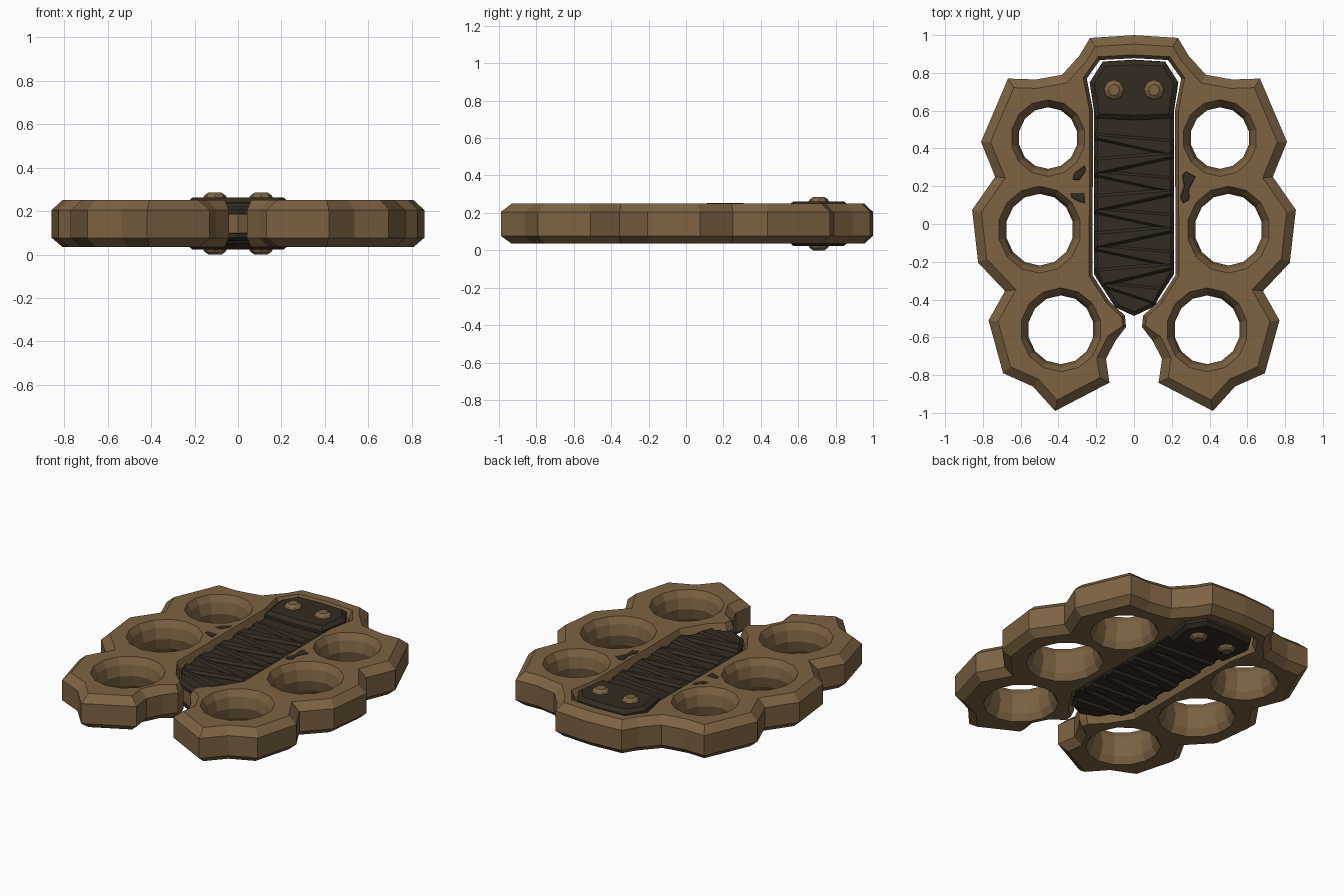
import bpy, bmesh, math
from mathutils import Vector

if "Cube" in bpy.data.objects:
    bpy.data.objects.remove(bpy.data.objects["Cube"])

MID = 0.1425  # everything is symmetric about this height


def material(name, rgb):
    m = bpy.data.materials.new(name)
    m.diffuse_color = (*rgb, 1)
    m.use_nodes = True
    m.node_tree.nodes["Principled BSDF"].inputs["Base Color"].default_value = m.diffuse_color
    return m


TAN = material("worn bronze", (0.205, 0.125, 0.056))
DARK = material("dark leather", (0.033, 0.024, 0.016))


def inset(pts, widths):
    """Offset a counter-clockwise polygon inwards, one width per corner."""
    out, n = [], len(pts)
    for i in range(n):
        p = Vector(pts[i])
        d1 = (p - Vector(pts[i - 1])).normalized()
        d2 = (Vector(pts[(i + 1) % n]) - p).normalized()
        n1, n2 = Vector((-d1.y, d1.x)), Vector((-d2.y, d2.x))
        m = (n1 + n2).normalized()
        out.append(p + m * widths[i] / max(0.5, m.dot(n1)))
    return out


def loft(bm, layers):
    """Stack (points, z) rings into a wall; return the end ring edges."""
    rings = [[bm.verts.new((p[0], p[1], z)) for p in pts] for pts, z in layers]
    n = len(rings[0])
    for a, b in zip(rings, rings[1:]):
        for i in range(n):
            j = (i + 1) % n
            bm.faces.new((a[i], a[j], b[j], b[i]))
    return [[bm.edges.get((r[i], r[(i + 1) % n])) for i in range(n)]
            for r in (rings[0], rings[-1])]


def finish(bm, name, mat):
    bmesh.ops.recalc_face_normals(bm, faces=bm.faces[:])
    me = bpy.data.meshes.new(name)
    bm.to_mesh(me)
    bm.free()
    me.materials.append(mat)
    ob = bpy.data.objects.new(name, me)
    bpy.context.collection.objects.link(ob)
    return ob


def ccw(pts):
    area = sum(pts[i - 1][0] * p[1] - p[0] * pts[i - 1][1] for i, p in enumerate(pts))
    return pts if area > 0 else pts[::-1]


def slab(name, pts, z0, z1, cham, drop, mat, both=True):
    """Chamfered plate; repeated on the underside when both is set."""
    pts = ccw(pts)
    top = inset(pts, [cham] * len(pts))
    bm = bmesh.new()
    for s in ((1, -1) if both else (1,)):
        z = lambda v: MID + s * (v - MID)
        for edges in loft(bm, [(pts, z(z0)), (pts, z(z1 - drop)), (top, z(z1))]):
            bmesh.ops.triangle_fill(bm, edges=edges, use_beauty=True)
    return finish(bm, name, mat)


def mirrored(half):
    return half + [(-x, y) for x, y in reversed(half) if x > 0]


# ---- body: knuckle outline, open slot for the grip, six finger holes
outer = [(0, 1.0), (.233, .985), (.29, .89), (.38, .79), (.52, .765), (.667, .77),
         (.81, .435), (.735, .25), (.857, .075), (.825, -.205), (.683, -.355),
         (.77, -.51), (.693, -.79), (.535, -.86), (.418, -.99), (.13, -.84),
         (.148, -.715), (.10, -.62)]
slot = [(.042, -.545), (.048, -.485), (.13, -.41), (.22, -.27), (.217, .6),
        (.25, .77), (.18, .868), (0, .878)]
half = outer + slot
w = [.047] * len(outer) + [.018] * len(slot)
pts = mirrored(half)
widths = w + [w[i] for i in range(len(half) - 1, -1, -1) if half[i][0] > 0]
pts, widths = pts[::-1], widths[::-1]
small = inset(pts, widths)

bm = bmesh.new()
lows, highs = [], []
lo, hi = loft(bm, [(small, .035), (pts, .077), (pts, .205), (small, .25)])
lows += lo
highs += hi
for cx, cy, rx, ry in ((.455, .455, .157, .163), (.5, -.03, .18, .19), (.387, -.56, .175, .182)):
    for s in (1, -1):
        def ring(g):
            return [(s * (cx + (rx + g) * math.cos(t)), cy + (ry + g) * math.sin(t))
                    for t in (math.tau * (k + .5) / 14 for k in range(14))]
        lo, hi = loft(bm, [(ring(.04), .035), (ring(.015), .075), (ring(0), MID),
                           (ring(.015), .21), (ring(.04), .25)])
        lows += lo
        highs += hi
for edges in (lows, highs):
    bmesh.ops.triangle_fill(bm, edges=edges, use_beauty=True)
finish(bm, "knuckle_body", TAN)

# ---- grip: metal core, leather scales, riveted end plate
grip = [(0, .87), (.165, .86), (.235, .75), (.212, .6), (.212, -.265), (.10, -.44), (0, -.487)]
slab("grip_core", mirrored([(x * .97, y * .985) for x, y in grip]), MID, .19, .005, .005, TAN)
slab("grip_scale", mirrored(grip), .188, .222, .02, .015, DARK)
slab("end_plate", mirrored([(0, .868), (.165, .86), (.235, .75), (.205, .56), (0, .55)]),
     .2, .262, .025, .02, DARK)


# ---- leather wrap: crossing tapered bands, clipped to the grip width
def half_width(y):
    return .208 if y > -.265 else .208 - (-.265 - y) * .62


bands = 9
for k in range(bands):
    y = -.37 + k * .098
    s = 1 if k % 2 else -1
    a, b = y - .05, y + .055
    corners = [(-s * half_width(a), a - .01), (s * half_width(b - .03), b - .025),
               (s * half_width(b), b + .015), (-s * half_width(a + .07), a + .085)]
    slab("wrap_band_%d" % (k + 1), corners, .2, .238 + .003 * s, .014, .016, DARK)

# ---- rivets: faceted domes on both sides
for s, side in ((1, "right"), (-1, "left")):
    bm = bmesh.new()
    layers = [(.03, 0), (.048, .012), (.056, .026), (.056, .259), (.048, .273), (.03, .285)]
    ends = loft(bm, [([(s * .106 + r * math.cos(math.tau * i / 8),
                        .71 + r * math.sin(math.tau * i / 8)) for i in range(8)], z)
                     for r, z in layers])
    for edges in ends:
        bmesh.ops.triangle_fill(bm, edges=edges, use_beauty=True)
    finish(bm, "rivet_" + side, TAN)

# ---- dark worn chips on the top face
chips = [[(.275, .28), (.325, .25), (.29, .18), (.295, .13), (.26, .11), (.245, .14), (.265, .2), (.255, .26)],
         [(-.262, .31), (-.255, .28), (-.29, .232), (-.325, .235), (-.315, .27)],
         [(-.335, .165), (-.265, .165), (-.26, .11), (-.295, .12), (-.33, .14)]]
for i, c in enumerate(chips):
    slab("worn_chip_%d" % (i + 1), c, .246, .252, .002, .002, DARK, both=False)
